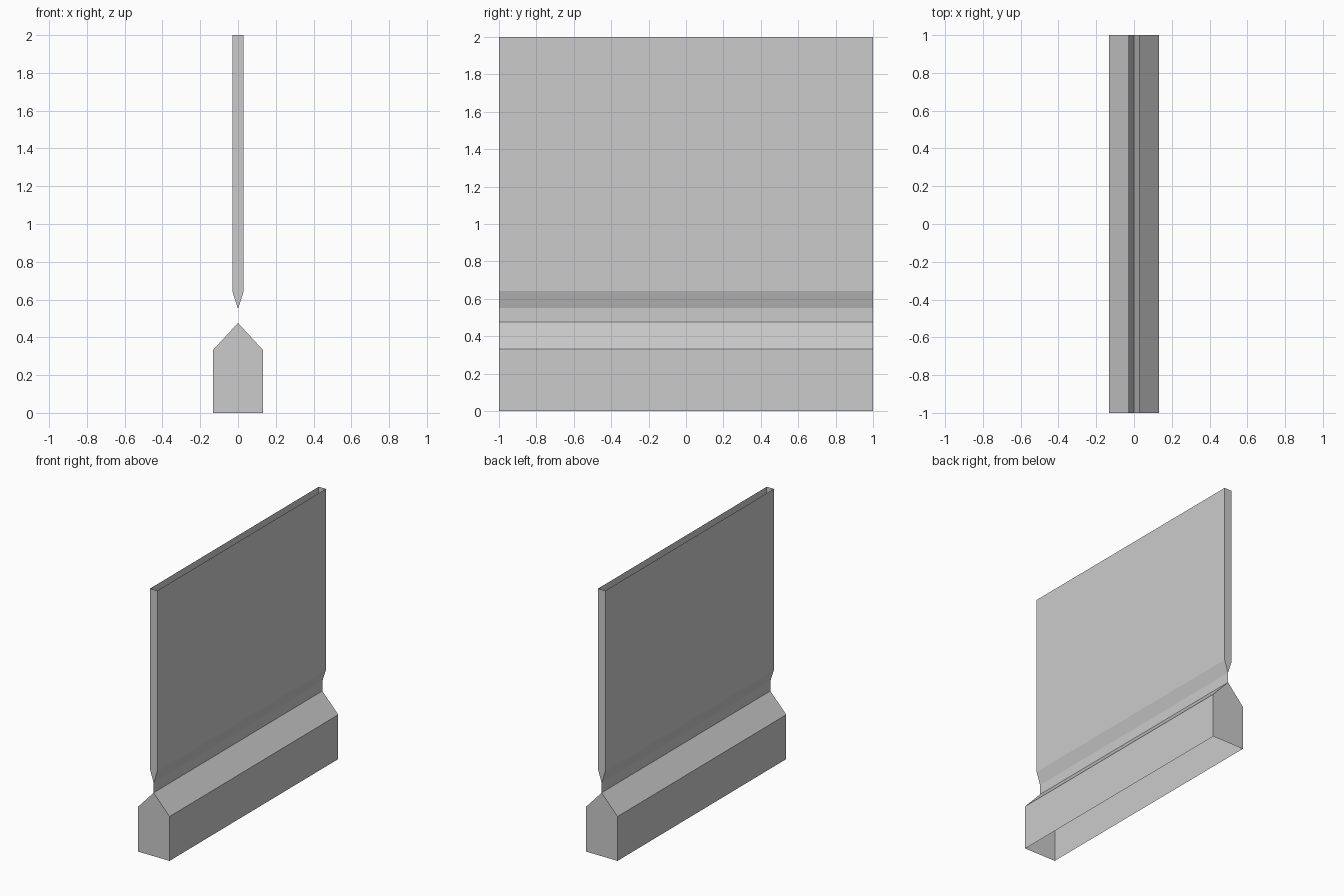
import bpy
import bmesh

cube = bpy.data.objects.get("Cube")
if cube:
    bpy.data.objects.remove(cube, do_unlink=True)

grey = bpy.data.materials.new("plain_grey")
grey.use_nodes = True
colour = (0.6, 0.6, 0.6, 1)
grey.diffuse_color = colour
grey.node_tree.nodes["Principled BSDF"].inputs["Base Color"].default_value = colour

HALF_LENGTH = 1.0


def sweep(name, profile, capped=True):
    """Sweep an open (x, z) profile along y; its gap stays open, its ends may be capped."""
    bm = bmesh.new()
    front = [bm.verts.new((x, -HALF_LENGTH, z)) for x, z in profile]
    back = [bm.verts.new((x, HALF_LENGTH, z)) for x, z in profile]
    for i in range(len(profile) - 1):
        bm.faces.new((front[i], back[i], back[i + 1], front[i + 1]))
    if capped:
        bm.faces.new(front)
        bm.faces.new(list(reversed(back)))
    mesh = bpy.data.meshes.new(name)
    bm.to_mesh(mesh)
    bm.free()
    mesh.materials.append(grey)
    obj = bpy.data.objects.new(name, mesh)
    bpy.context.collection.objects.link(obj)
    return obj


def mirrored(half):
    """Complete a right-hand half profile that ends at a point on the centre line."""
    return half + [(-x, z) for x, z in reversed(half[:-1])]


RIDGE, TIP = 0.476, 0.55

# Hollow base with a pitched roof, open underneath
base = mirrored([(0.132, 0), (0.132, 0.333), (0, RIDGE)])
sweep("base_channel", base)

# Thin neck sheet joining the two hollow parts
sweep("neck_sheet", [(0, RIDGE), (0, TIP)], capped=False)

# Hollow upright panel with a tapered foot, open on top
panel = mirrored([(0.03, 2), (0.03, 0.643), (0, TIP)])
sweep("upright_panel", panel[::-1])
